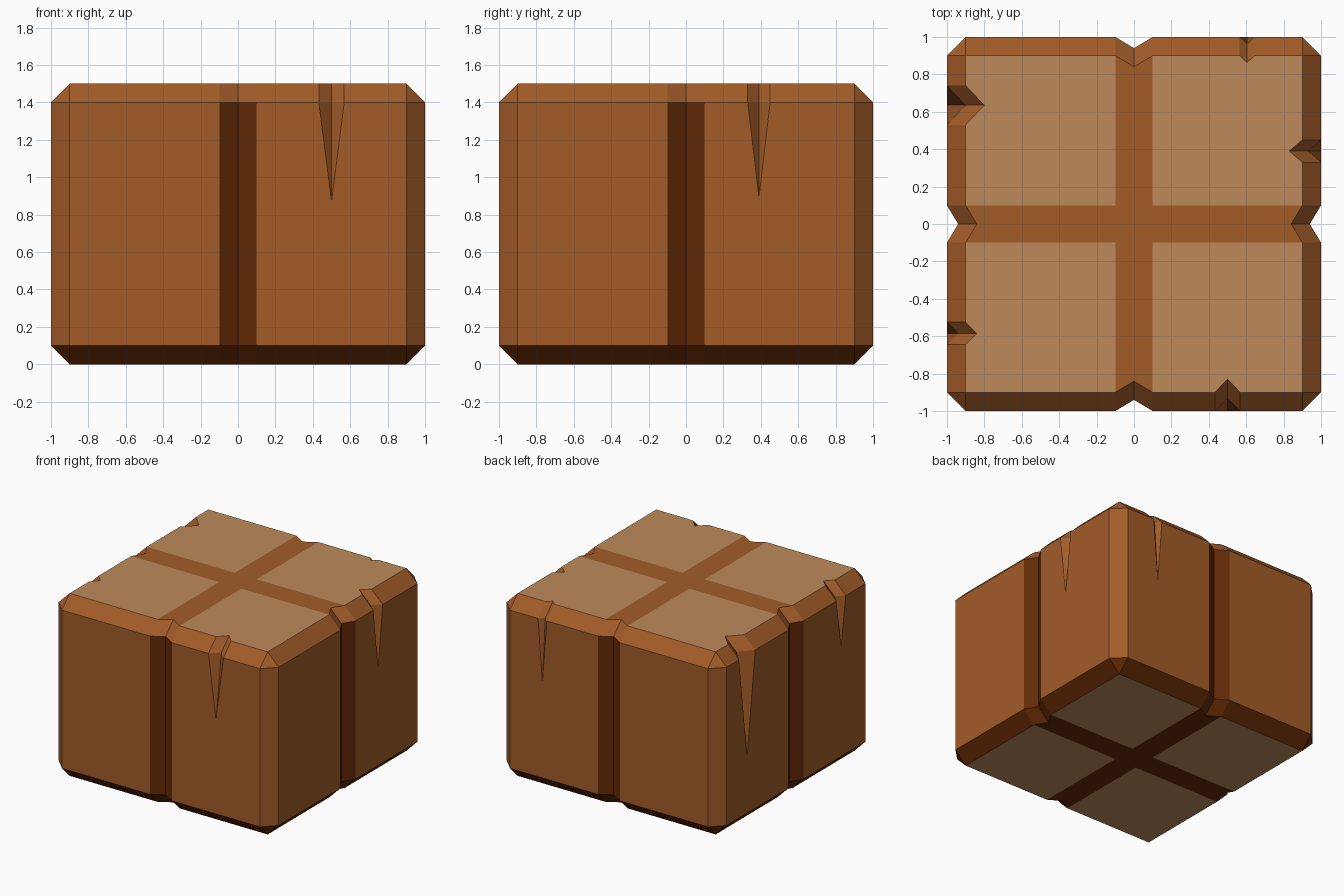
import bpy, bmesh, math
from mathutils import Matrix, Vector

if "Cube" in bpy.data.objects:
    bpy.data.objects.remove(bpy.data.objects["Cube"])


def material(name, rgb):
    m = bpy.data.materials.new(name)
    m.diffuse_color = (*rgb, 1)
    m.use_nodes = True
    m.node_tree.nodes["Principled BSDF"].inputs["Base Color"].default_value = m.diffuse_color
    return m


SIDE, TAN, DARK = 0, 1, 2
mats = [material("side_brown", (0.365, 0.107, 0.022)),
        material("panel_tan", (0.51, 0.255, 0.105)),
        material("groove_dark_brown", (0.125, 0.023, 0.002))]


def new_object(name, bm):
    me = bpy.data.meshes.new(name)
    bm.to_mesh(me)
    bm.free()
    ob = bpy.data.objects.new(name, me)
    bpy.context.collection.objects.link(ob)
    return ob


def add_notch(bm, pos, angle, levels):
    """V-shaped cutter on the front wall, turned about z; levels = (z, wall radius, half width, depth)."""
    part = bmesh.new()
    rot = Matrix.Rotation(angle, 3, 'Z')
    rings = []
    for z, r, w, d in levels:
        pts = [(pos - 2 * w, -r - d, z), (pos, -r + d, z), (pos + 2 * w, -r - d, z)]
        rings.append([part.verts.new(rot @ Vector(p)) for p in pts])
    for a, b in zip(rings, rings[1:]):
        for i in range(3):
            j = (i + 1) % 3
            part.faces.new((a[i], a[j], b[j], b[i]))
    part.faces.new(rings[0])
    part.faces.new(rings[-1])
    bmesh.ops.remove_doubles(part, verts=part.verts, dist=1e-4)
    bmesh.ops.recalc_face_normals(part, faces=part.faces)
    me = bpy.data.meshes.new("notch")
    part.to_mesh(me)
    part.free()
    bm.from_mesh(me)
    bpy.data.meshes.remove(me)


# Chamfered block
bm = bmesh.new()
bmesh.ops.create_cube(bm, size=1, matrix=Matrix.Translation((0, 0, 0.75)) @ Matrix.Diagonal((2, 2, 1.5, 1)))
bmesh.ops.bevel(bm, geom=bm.edges[:], offset=0.1, segments=1, affect='EDGES', profile=0.5)
block = new_object("wooden_block", bm)

# Cutters: one full-height groove per side, plus tapering cracks
FRONT, RIGHT, BACK, LEFT = (i * math.pi / 2 for i in range(4))
cut = bmesh.new()
for side in (FRONT, RIGHT, BACK, LEFT):
    add_notch(cut, 0, side, [(1.6, 0.8, 0.1, 0.06), (1.4, 1, 0.1, 0.06),
                             (0.1, 1, 0.1, 0.06), (-0.1, 0.8, 0.1, 0.06)])
for side, pos, w, d, tip in [(FRONT, 0.5, 0.068, 0.07, 0.87), (RIGHT, 0.39, 0.06, 0.07, 0.89),
                             (BACK, -0.605, 0.04, 0.037, 0.88), (LEFT, -0.635, 0.105, 0.1, 0.56),
                             (LEFT, 0.585, 0.06, 0.06, 1.0)]:
    add_notch(cut, pos, side, [(1.6, 0.8, w, d), (1.4, 1, w, d), (tip, 1, 0, 0)])
cutter = new_object("notch_cutter", cut)
cutter.hide_render = True

mod = block.modifiers.new("notches", 'BOOLEAN')
mod.operation = 'DIFFERENCE'
mod.solver = 'EXACT'
mod.object = cutter
bpy.context.view_layer.update()
result = bpy.data.meshes.new_from_object(block.evaluated_get(bpy.context.evaluated_depsgraph_get()))
block.modifiers.clear()
block.data = result
bpy.data.objects.remove(cutter)
block.data.materials.clear()
for m in mats:
    block.data.materials.append(m)

# Cut the cross into the flat top and bottom, then colour by place
bm = bmesh.new()
bm.from_mesh(block.data)
for axis in (Vector((1, 0, 0)), Vector((0, 1, 0))):
    for s in (-0.1, 0.1):
        bm.normal_update()
        flat = [f for f in bm.faces if abs(f.normal.z) > 0.99]
        geom = flat + list({e for f in flat for e in f.edges}) + list({v for f in flat for v in f.verts})
        bmesh.ops.bisect_plane(bm, geom=geom, dist=1e-4, plane_co=axis * s, plane_no=axis)
bm.normal_update()
for f in bm.faces:
    c = f.calc_center_median()
    in_cross = min(abs(c.x), abs(c.y)) < 0.1
    if abs(f.normal.z) > 0.99:
        f.material_index = (DARK if c.z < 0.7 else SIDE) if in_cross else TAN
    elif c.z < 0.1 or (in_cross and c.z < 1.39):
        f.material_index = DARK
    else:
        f.material_index = SIDE
    f.smooth = False
bm.to_mesh(block.data)
bm.free()
